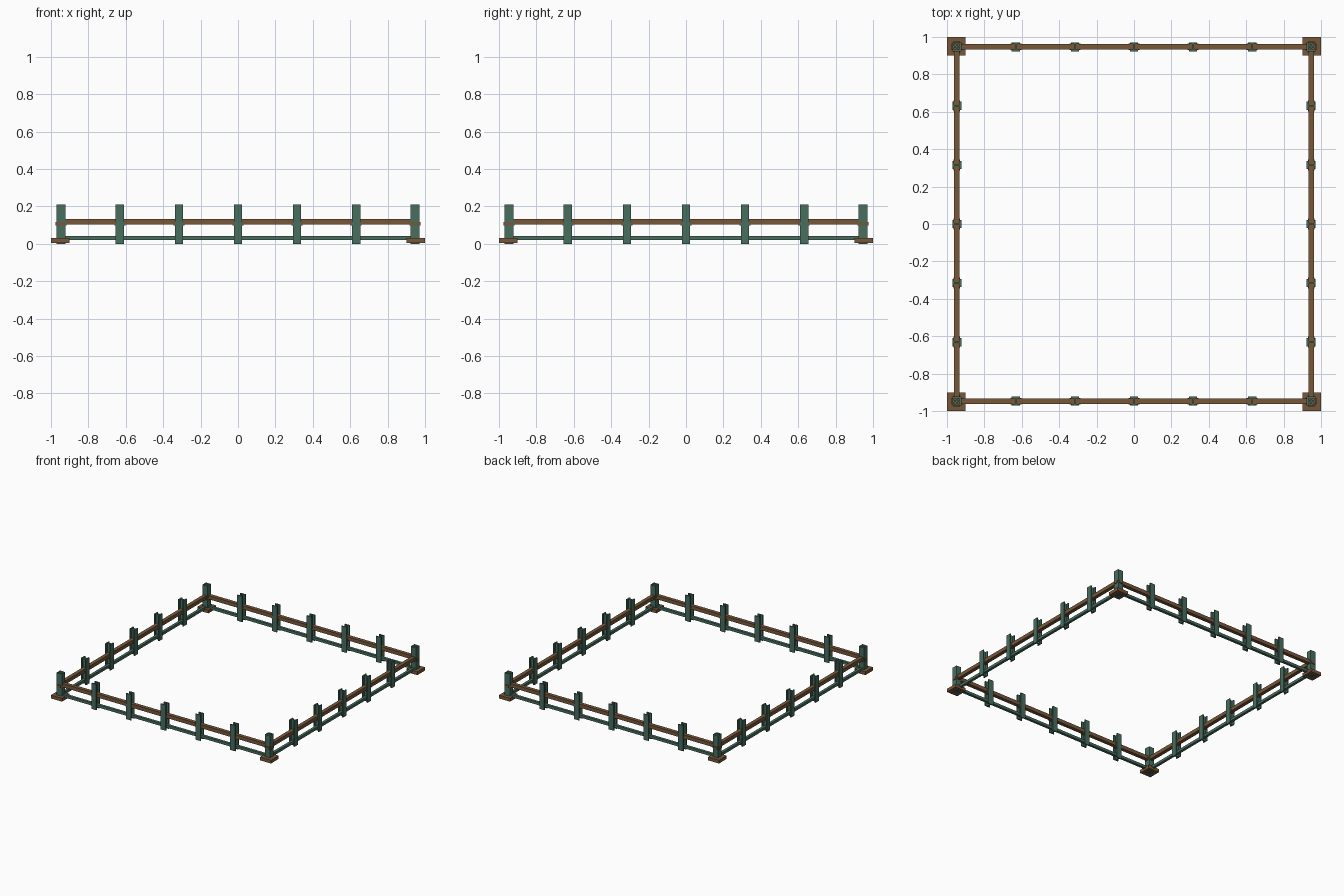
import bpy, bmesh, math
from mathutils import Matrix, Vector

if "Cube" in bpy.data.objects:
    bpy.data.objects.remove(bpy.data.objects["Cube"])

def material(name, rgb):
    m = bpy.data.materials.new(name)
    m.diffuse_color = (*rgb, 1)
    m.use_nodes = True
    m.node_tree.nodes["Principled BSDF"].inputs["Base Color"].default_value = m.diffuse_color
    return m

green = material("painted green", (0.066, 0.156, 0.115))
brown = material("rusty brown", (0.188, 0.096, 0.042))

R = 0.947          # centre line of the fence
STEP = R / 3       # post spacing

def add_object(name, boxes, mat, turn=0):
    """One object from (centre, size) boxes, turned about z in quarter turns."""
    bm = bmesh.new()
    rot = Matrix.Rotation(turn * math.pi / 2, 4, 'Z')
    for c, s in boxes:
        bmesh.ops.create_cube(bm, size=1, matrix=rot @ Matrix.Translation(Vector(c))
                              @ Matrix.Diagonal((*s, 1)))
    me = bpy.data.meshes.new(name)
    bm.to_mesh(me)
    bm.free()
    me.materials.append(mat)
    ob = bpy.data.objects.new(name, me)
    bpy.context.collection.objects.link(ob)

for side, label in enumerate(("front", "right", "back", "left")):
    # rails
    add_object(label + "_top_rail", [((0, -R, 0.117), (1.92, 0.03, 0.03))], brown, side)
    add_object(label + "_bottom_rail", [((0, -R, 0.031), (1.90, 0.022, 0.022))], green, side)
    # H-section posts and the brackets that carry the top rail
    for i in range(-3, 4):
        x = i * STEP
        add_object(f"{label}_post_{i + 4}", [
            ((x, -R - 0.0195, 0.1055), (0.045, 0.009, 0.211)),
            ((x, -R + 0.0195, 0.1055), (0.045, 0.009, 0.211)),
            ((x, -R, 0.1055), (0.009, 0.034, 0.211))], green, side)
        add_object(f"{label}_bracket_{i + 4}", [((x, -R, 0.107), (0.06, 0.034, 0.02))],
                   brown, side)
    # corner base plate
    add_object(label + "_corner_base", [((-0.95, -0.95, 0.017), (0.1, 0.1, 0.027))], brown, side)
